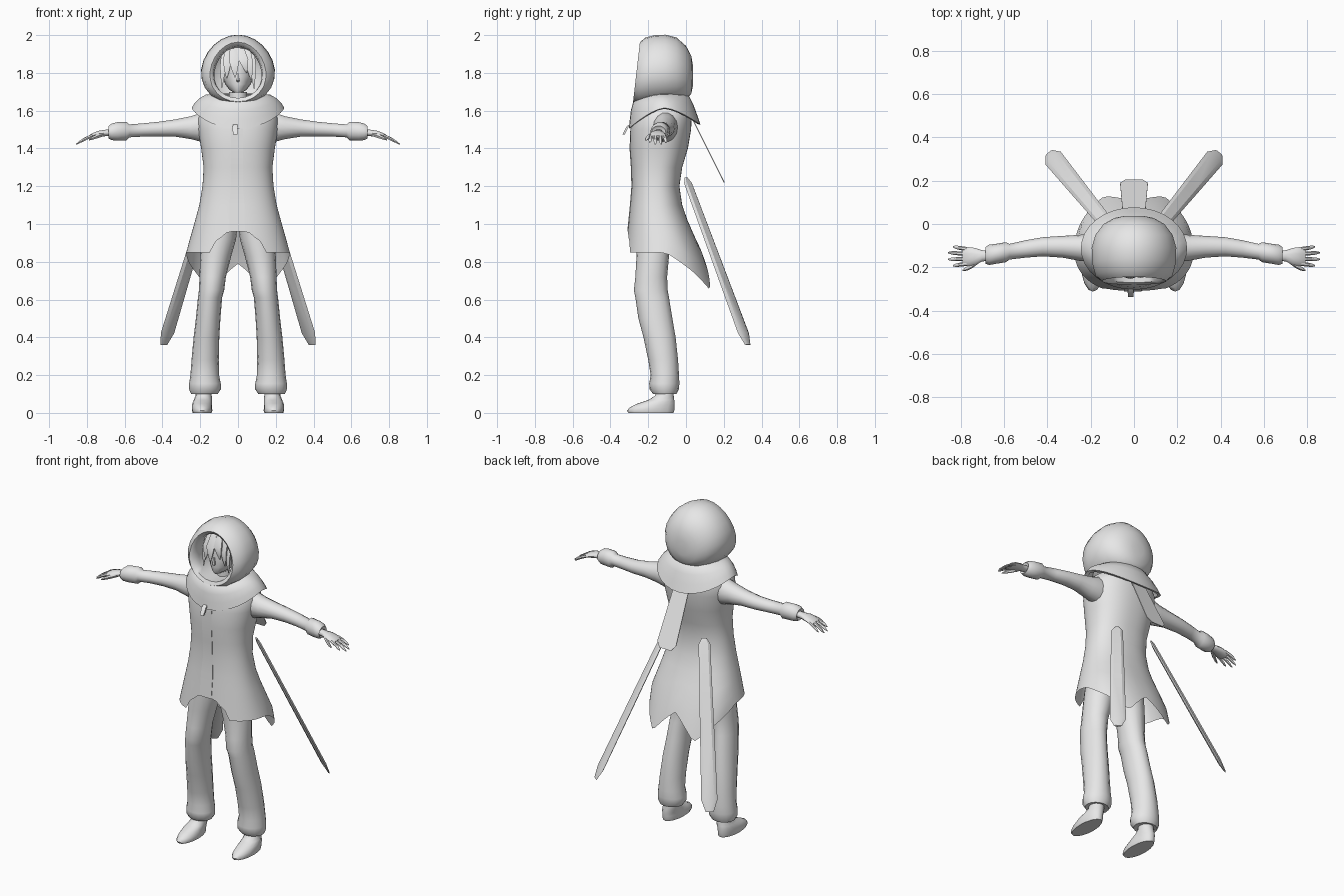
import bpy, bmesh, math
from mathutils import Vector

grey = bpy.data.materials.new("light_grey")
grey.diffuse_color = (0.8, 0.8, 0.8, 1)


def finish(name, bm, mirror=False, angle=50, recalc=True):
    if recalc:
        bmesh.ops.recalc_face_normals(bm, faces=bm.faces)
    me = bpy.data.meshes.new(name)
    bm.to_mesh(me)
    bm.free()
    me.materials.append(grey)
    ob = bpy.data.objects.new(name, me)
    bpy.context.collection.objects.link(ob)
    bpy.ops.object.select_all(action='DESELECT')
    ob.select_set(True)
    bpy.context.view_layer.objects.active = ob
    bpy.ops.object.shade_smooth_by_angle(angle=math.radians(angle))
    if mirror:
        ob.modifiers.new("Mirror", 'MIRROR').use_mirror_merge = False
    return ob


def loft(bm, rings, start=True, end=True):
    vs = [[bm.verts.new(p) for p in r] for r in rings]
    n = len(vs[0])
    for a, b in zip(vs, vs[1:]):
        for i in range(n):
            j = (i + 1) % n
            bm.faces.new((a[i], a[j], b[j], b[i]))
    if start:
        bm.faces.new(vs[0])
    if end:
        bm.faces.new(vs[-1][::-1])


def angles(n):
    return [2 * math.pi * i / n for i in range(n)]


def zring(z, cx, rx, yf, yb, n=14):
    """Horizontal ring given its front and back y."""
    return [Vector((cx + rx * math.sin(a), (yf + yb) / 2 + (yb - yf) / 2 * math.cos(a), z))
            for a in angles(n)]


def xring(x, y, z, ry, rz, n=10):
    return [Vector((x, y + ry * math.cos(a), z + rz * math.sin(a))) for a in angles(n)]


def table(rows, t):
    """Linear interpolation in rows sorted by first column."""
    if t <= rows[0][0]:
        return rows[0][1:]
    for a, b in zip(rows, rows[1:]):
        if t <= b[0]:
            f = (t - a[0]) / (b[0] - a[0])
            return [u + (v - u) * f for u, v in zip(a[1:], b[1:])]
    return rows[-1][1:]


# coat: half width, front y, back y by height; hem height by angle from the back
COAT = [(.64, .27, -.32, .155), (.85, .275, -.32, .085), (1.0, .232, -.305, .015),
        (1.1, .205, -.295, -.02), (1.2, .188, -.287, -.035), (1.3, .182, -.29, -.02),
        (1.4, .195, -.297, .01), (1.5, .212, -.295, .027), (1.56, .212, -.285, .03),
        (1.61, .185, -.27, .025), (1.66, .1, -.22, -.02)]
HEM = [(0, .79), (14, .72), (28, .65), (55, .75), (85, .84), (95, .85),
       (153, .85), (156, .91), (166, .94), (169, .96), (180, .96)]
bm = bmesh.new()
rings = []
for z in (1.66, 1.61, 1.56, 1.5, 1.4, 1.3, 1.2, 1.1, 1.02, .7, .35, 0):
    ring = []
    for a in angles(60):
        zz = z
        if z < 1.0:
            d = math.degrees(a)
            hem = table(HEM, min(d, 360 - d))[0]
            zz = hem + (1.02 - hem) * z
        w, f, b = table(COAT, zz)
        s, c = math.sin(a), math.cos(a)
        p = .88
        ring.append(Vector((w * math.copysign(abs(s) ** p, s),
                            (f + b) / 2 + (b - f) / 2 * math.copysign(abs(c) ** p, c), zz)))
    rings.append(ring)
loft(bm, rings, True, False)
finish("coat", bm)

# front fastening band and its pull tab
bm = bmesh.new()
rings = []
for z in (1.52, 1.4, 1.3, 1.2, 1.1, 1.0, .96):
    w, f, b = table(COAT, z)
    k = .04 if z < 1.2 else .032
    rings.append([Vector((x - .006, f + y, z)) for x, y in
                  ((-k, -.002), (k, -.002), (k, .007), (-k, .007))])
loft(bm, rings)
finish("front_band", bm, angle=30)
bm = bmesh.new()
loft(bm, [[Vector((-.015 + x, y + dy, z)) for x, dy in
           ((-w, -.006), (w, -.006), (w, .006), (-w, .006))]
          for y, z, w in ((-.29, 1.53, .01), (-.31, 1.515, .014), (-.33, 1.475, .012))])
finish("pull_tab", bm, angle=30)

# draped collar: hem dips at front and back, lifts on the shoulders
bm = bmesh.new()
rings = []
for rx, yf, yb, zf, zs, zb in ((.13, -.26, -.01, 1.66, 1.69, 1.69), (.17, -.28, .015, 1.645, 1.685, 1.68),
                               (.205, -.292, .04, 1.60, 1.665, 1.63), (.23, -.298, .06, 1.55, 1.64, 1.575),
                               (.245, -.303, .077, 1.505, 1.615, 1.525), (.225, -.29, .06, 1.51, 1.61, 1.53)):
    ring = zring(0, 0, rx, yf, yb, 32)
    for v, a in zip(ring, angles(32)):
        c = math.cos(a)
        v.z = zs + ((zb if c > 0 else zf) - zs) * abs(c) ** 1.5
    rings.append(ring)
loft(bm, rings, False, False)
finish("collar", bm)

# back flap hanging from the collar
bm = bmesh.new()
loft(bm, [[Vector((x * w, y + dy, z)) for x, dy in ((-1, 0), (1, 0), (1, .005), (-1, .005))]
          for y, z, w in ((.02, 1.58, .05), (.05, 1.52, .052), (.185, 1.25, .064), (.2, 1.22, .04))])
finish("back_flap", bm, angle=30)

# hood: rings from the inner lip over the rim to the back
bm = bmesh.new()
rings = []
for y, zc, rx, rz, lean in ((-.11, 1.80, .13, .14, 0), (-.2, 1.80, .125, .135, .02), (-.25, 1.805, .13, .138, .02),
                            (-.262, 1.805, .148, .158, .018), (-.235, 1.81, .178, .177, .02),
                            (-.18, 1.815, .193, .186, .02), (-.11, 1.818, .195, .184, 0),
                            (-.05, 1.815, .178, .172, 0), (0, 1.8, .14, .143, 0),
                            (.028, 1.79, .09, .1, 0), (.038, 1.785, .04, .045, 0)):
    rings.append([Vector((rx * math.cos(a) * (1 - .1 * math.sin(a)),
                          y + lean * math.sin(a), zc + rz * math.sin(a))) for a in angles(24)])
loft(bm, rings, False, True)
finish("hood", bm, angle=60)

# head, neck and nose
bm = bmesh.new()
loft(bm, [zring(z, 0, w, f, b, 16) for z, w, f, b in
          ((1.6, .05, -.18, -.08), (1.7, .048, -.18, -.07), (1.695, .02, -.225, -.1),
           (1.71, .045, -.232, -.06), (1.74, .068, -.235, -.03), (1.78, .083, -.235, -.01),
           (1.83, .09, -.232, 0), (1.88, .085, -.225, 0), (1.93, .06, -.2, -.03), (1.95, .02, -.15, -.08))])
finish("head", bm)
bm = bmesh.new()
loft(bm, [zring(z, 0, w, f, -.225, 6) for z, w, f in
          ((1.752, .006, -.236), (1.76, .011, -.25), (1.80, .005, -.238))])
finish("nose", bm)

# hair strands: fringe across the brow and side locks
bm = bmesh.new()
for x0, x1, z1, w in ((-.075, -.085, 1.72, .018), (-.055, -.06, 1.77, .025), (-.025, -.015, 1.775, .03),
                      (.015, .045, 1.80, .03), (.05, .07, 1.76, .024), (.075, .085, 1.715, .018)):
    rings = []
    for t, k in ((0, .7), (.45, 1), (.8, .5), (1, .06)):
        x = x0 + (x1 - x0) * t
        y = -.2 - .05 * math.sin(1.6 * min(1, t * 1.5)) + 5 * x * x
        z = 1.93 + (z1 - 1.93) * t
        rings.append(zring(z, x, w * k, y - .008 * k, y + .012 * k, 6))
    loft(bm, rings)
finish("hair", bm)

# sleeves with a rolled cuff
bm = bmesh.new()
loft(bm, [xring(*r, n=14) for r in
          ((.12, -.11, 1.515, .06, .075), (.19, -.11, 1.512, .066, .08), (.25, -.11, 1.51, .06, .062),
           (.33, -.105, 1.508, .05, .047), (.42, -.105, 1.502, .044, .04), (.5, -.115, 1.498, .04, .036),
           (.575, -.128, 1.493, .036, .035), (.59, -.13, 1.492, .046, .05), (.64, -.138, 1.49, .046, .05),
           (.668, -.142, 1.488, .047, .045), (.685, -.145, 1.486, .038, .034), (.675, -.144, 1.486, .025, .022))])
finish("sleeve", bm, True)

# hands with fingers
bm = bmesh.new()
loft(bm, [xring(*r) for r in
          ((.66, -.145, 1.485, .022, .018), (.7, -.147, 1.482, .026, .018), (.735, -.15, 1.478, .04, .017),
           (.77, -.15, 1.468, .044, .014), (.79, -.15, 1.46, .038, .009))])
finish("hand", bm, True)
bm = bmesh.new()
for y0, y1, x1, z1 in ((-.116, -.105, .835, 1.432), (-.138, -.132, .857, 1.422),
                       (-.161, -.163, .857, 1.422), (-.183, -.192, .835, 1.432)):
    loft(bm, [xring(.77 + (x1 - .77) * t, y0 + (y1 - y0) * t, 1.468 + (z1 - 1.468) * t ** 1.3, r, r, 6)
              for t, r in ((0, .01), (.45, .0095), (.8, .008), (1, .003))])
loft(bm, [xring(x, y, z, r, r, 6) for x, y, z, r in
          ((.71, -.165, 1.475, .012), (.745, -.19, 1.465, .013), (.77, -.205, 1.455, .01), (.79, -.213, 1.445, .004))])
finish("fingers", bm, True)

# baggy trouser legs gathered at the ankle
bm = bmesh.new()
loft(bm, [zring(*r, n=16) for r in
          ((1.02, .085, .085, -.26, -.05), (.92, .1, .09, -.265, -.08), (.83, .118, .082, -.262, -.09),
           (.72, .134, .07, -.268, -.1), (.65, .14, .067, -.276, -.097), (.61, .148, .064, -.268, -.09),
           (.5, .158, .065, -.252, -.072), (.4, .167, .068, -.225, -.055), (.28, .174, .072, -.2, -.042),
           (.2, .176, .076, -.187, -.037), (.155, .175, .084, -.195, -.035), (.125, .175, .084, -.192, -.038),
           (.1, .178, .07, -.175, -.05), (.105, .18, .045, -.155, -.07))])
finish("trouser_leg", bm, True)

# shoes
bm = bmesh.new()
loft(bm, [zring(*r, n=16) for r in
          ((.14, .18, .04, -.15, -.07), (.09, .182, .043, -.165, -.065), (.068, .186, .048, -.2, -.062),
           (.05, .19, .052, -.255, -.06), (.03, .19, .053, -.297, -.061), (.012, .19, .054, -.312, -.062),
           (0, .19, .05, -.305, -.066))])
finish("shoe", bm, True)

# flat blades slanting outward behind the coat
top, tip = Vector((.125, 0, 1.245)), Vector((.392, .327, .36))
d = (tip - top).normalized()
side = Vector((d.y, -d.x, 0)).normalized()
up = d.cross(side)
bm = bmesh.new()
loft(bm, [[top.lerp(tip, t) + side * w * x + up * h * y
           for x, y in ((-1, 0), (-.6, 1), (.6, 1), (1, 0), (.6, -1), (-.6, -1))]
          for t, w, h in ((0, .014, .004), (.035, .033, .009), (.5, .04, .01), (.93, .046, .01), (1, .022, .004))])
finish("blade", bm, True, angle=30)
